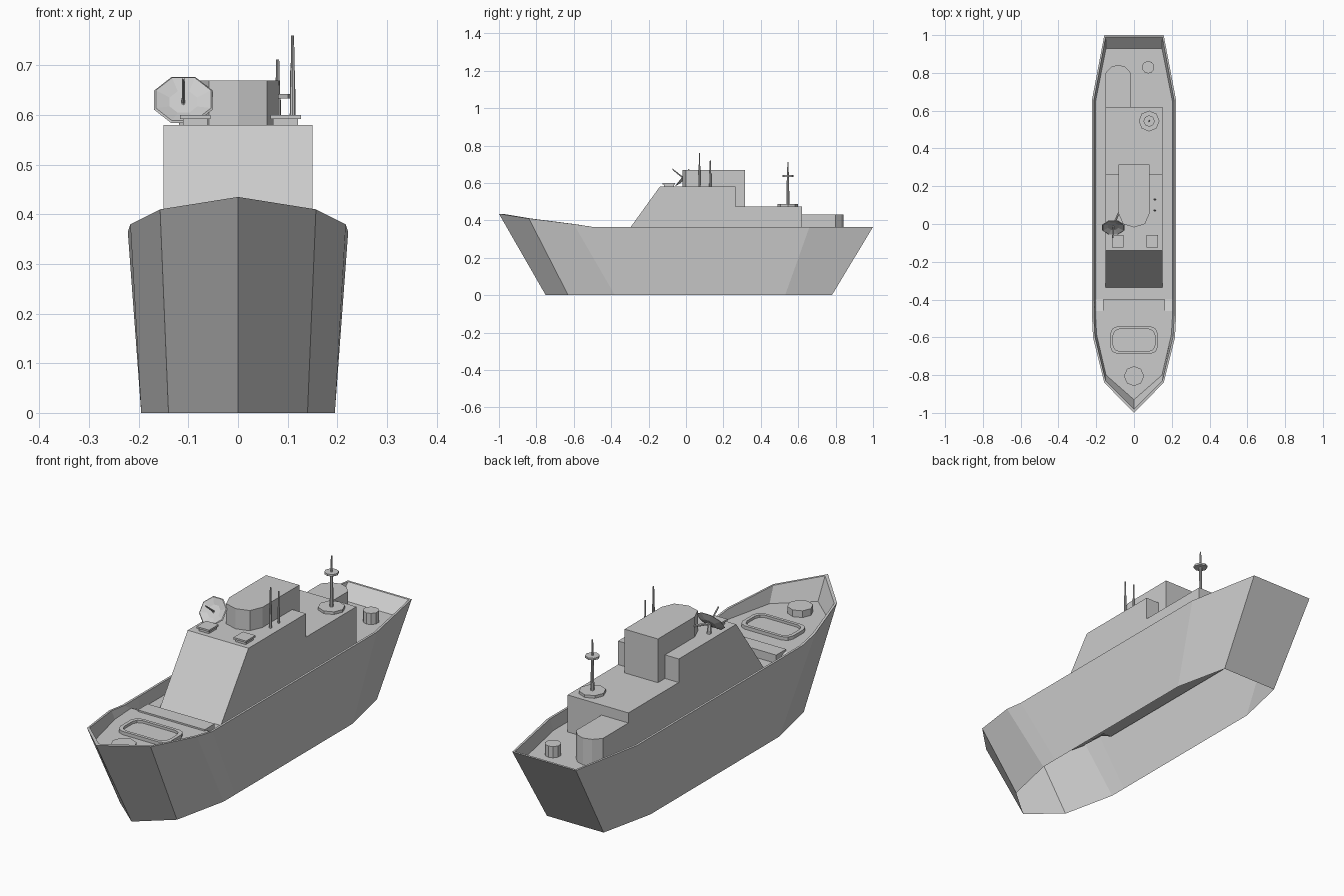
import bpy, bmesh, math
from mathutils import Vector, Matrix

if "Cube" in bpy.data.objects:
    bpy.data.objects.remove(bpy.data.objects["Cube"])


def make(name, bm, normals=True):
    if normals:
        bmesh.ops.recalc_face_normals(bm, faces=bm.faces)
    me = bpy.data.meshes.new(name)
    bm.to_mesh(me)
    bm.free()
    ob = bpy.data.objects.new(name, me)
    bpy.context.collection.objects.link(ob)
    return ob


def prism(name, pts, offset):
    """Extrude a closed polygon of 3D points along offset."""
    bm = bmesh.new()
    f = bm.faces.new([bm.verts.new(p) for p in pts])
    ext = bmesh.ops.extrude_face_region(bm, geom=[f])
    vs = [v for v in ext["geom"] if isinstance(v, bmesh.types.BMVert)]
    bmesh.ops.translate(bm, verts=vs, vec=offset)
    return make(name, bm)


def plan(name, outline, z0, z1):
    return prism(name, [(x, y, z0) for x, y in outline], (0, 0, z1 - z0))


def box(name, x0, x1, y0, y1, z0, z1):
    return plan(name, [(x0, y0), (x1, y0), (x1, y1), (x0, y1)], z0, z1)


def rod(name, a, b, r0, r1=None, sides=8):
    """Cylinder or cone frustum from a to b."""
    a, b = Vector(a), Vector(b)
    bm = bmesh.new()
    rot = (b - a).to_track_quat('Z', 'Y').to_matrix().to_4x4()
    bmesh.ops.create_cone(bm, cap_ends=True, segments=sides, radius1=r0,
                          radius2=r0 if r1 is None else r1, depth=(b - a).length,
                          matrix=Matrix.Translation((a + b) / 2) @ rot)
    return make(name, bm)


def chamfered(cx, cy, hx, hy, c):
    q = [(hx, hy - c), (hx - c * .3, hy - c * .3), (hx - c, hy)]
    pts = []
    for sx, sy in ((1, 1), (-1, 1), (-1, -1), (1, -1)):
        corner = [(cx + sx * x, cy + sy * y) for x, y in q]
        pts += corner if sx * sy > 0 else corner[::-1]
    return pts


# Hull: open-bottomed shell, rim, bulwark and stepped deck
# each station, bow to stern: bottom, outer rim, inner rim, deck edge
stations = [
    [(0, -.75, 0), (0, -1, .435), (0, -.98, .435), (0, -.93, .34)],
    [(.14, -.63, 0), (.157, -.84, .41), (.15, -.83, .41), (.148, -.80, .34)],
    [(.195, -.38, 0), (.217, -.60, .38), (.207, -.595, .38), (.198, -.585, .34)],
    [(.195, -.30, 0), (.222, -.50, .365), (.212, -.50, .365), (.205, -.46, .34)],
    [(.195, -.20, 0), (.222, -.40, .365), (.212, -.40, .365), (.205, -.40, .31)],
    [(.195, .53, 0), (.222, .66, .365), (.212, .655, .365), (.205, .64, .31)],
    [(.14, .78, 0), (.157, 1, .365), (.15, .99, .365), (.148, .93, .31)],
]
bm = bmesh.new()
right = [[bm.verts.new(p) for p in s] for s in stations]
left = [right[0]] + [[bm.verts.new((-x, y, z)) for x, y, z in s] for s in stations[1:]]
ring = right + left[:0:-1]
for i, s in enumerate(ring):
    t = ring[(i + 1) % len(ring)]
    for k in range(3):
        bm.faces.new((s[k], t[k], t[k + 1], s[k + 1]))
for i in range(len(right) - 1):
    face = [right[i][3], right[i + 1][3], left[i + 1][3]]
    if i:
        face.append(left[i][3])
    bm.faces.new(face)
make("hull", bm)

# Foredeck fittings
box("breakwater", -.165, .165, -.47, -.40, .31, .347)
rod("bow_turret_base", (0, -.805, .335), (0, -.805, .37), .053)
plan("hatch_cover", chamfered(0, -.615, .108, .056, .03), .335, .345)
outer = chamfered(0, -.615, .125, .072, .035)
inner = chamfered(0, -.615, .11, .058, .03)
bm = bmesh.new()
loops = [[bm.verts.new((x, y, z)) for x, y in o]
         for o, z in ((outer, .338), (outer, .355), (inner, .355), (inner, .338))]
for k in range(3):
    for i in range(12):
        j = (i + 1) % 12
        bm.faces.new((loops[k][i], loops[k][j], loops[k + 1][j], loops[k + 1][i]))
make("hatch_frame", bm)

# Superstructure: stepped side profile swept across the beam
profile = [(-.335, .31), (-.14, .58), (.265, .58), (.265, .475), (.62, .475), (.62, .31)]
prism("superstructure", [(-.15, y, z) for y, z in profile], (.3, 0, 0))

# Bridge tower with faceted front
plan("bridge_tower", [(.082, .315), (.082, .055), (.058, .0), (0, -.018),
                      (-.058, .0), (-.082, .055), (-.082, .315)], .475, .67)

# Aft deckhouse with rounded end
plan("aft_deckhouse", [(-.15, .62), (-.15, .80), (-.12, .832), (-.083, .843),
                       (-.047, .832), (-.017, .80), (-.017, .62)], .31, .43)
rod("stern_capstan", (.075, .83, .31), (.075, .83, .36), .033, sides=10)

# Roof lockers: pedestal and plate
for side, x in (("left", -.086), ("right", .096)):
    box(side + "_locker_pedestal", x - .025, x + .025, -.118, -.065, .575, .592)
    box(side + "_locker_plate", x - .031, x + .031, -.125, -.058, .592, .60)

# Whip antennas beside the tower
for n, y, top in (("front", .072, .76), ("rear", .13, .72)):
    rod(n + "_antenna_lower", (.11, y, .575), (.11, y, top - .07), .006, .005)
    rod(n + "_antenna_upper", (.11, y, top - .075), (.11, y, top), .004, .003)

# Aft mast
rod("mast_base", (.08, .545, .47), (.08, .545, .487), .055)
rod("mast_lower", (.08, .545, .48), (.08, .545, .64), .008, .006)
rod("mast_upper", (.08, .545, .635), (.08, .545, .712), .005, .003)
rod("mast_disc", (.08, .545, .633), (.08, .545, .642), .03)

# Radar dish: shallow eight-sided bowl, feed horn and support
c, n = Vector((-.11, -.018, .63)), Vector((0, -.78, .625))
bm = bmesh.new()
rot = n.to_track_quat('Z', 'Y').to_matrix().to_4x4()
frame = Matrix.Translation(c) @ rot
rings = [[bm.verts.new(frame @ Vector((r * math.cos(a), r * math.sin(a), h)))
          for a in [(i + .5) * math.pi / 4 for i in range(8)]]
         for r, h in ((.03, -.012), (.064, .0), (.06, .003), (.03, -.006))]
for k in range(3):
    for i in range(8):
        j = (i + 1) % 8
        bm.faces.new((rings[k][i], rings[k][j], rings[k + 1][j], rings[k + 1][i]))
bm.faces.new(rings[0])
bm.faces.new(rings[3])
make("radar_dish", bm)
rod("dish_feed", c - n * .01, c + n * .07, .004, .003, 6)
rod("dish_support", (-.11, -.005, .575), c - n * .01, .01, .008, 6)
rod("dish_bracket", c - n * .012, (-.08, .06, .63), .006, sides=6)
